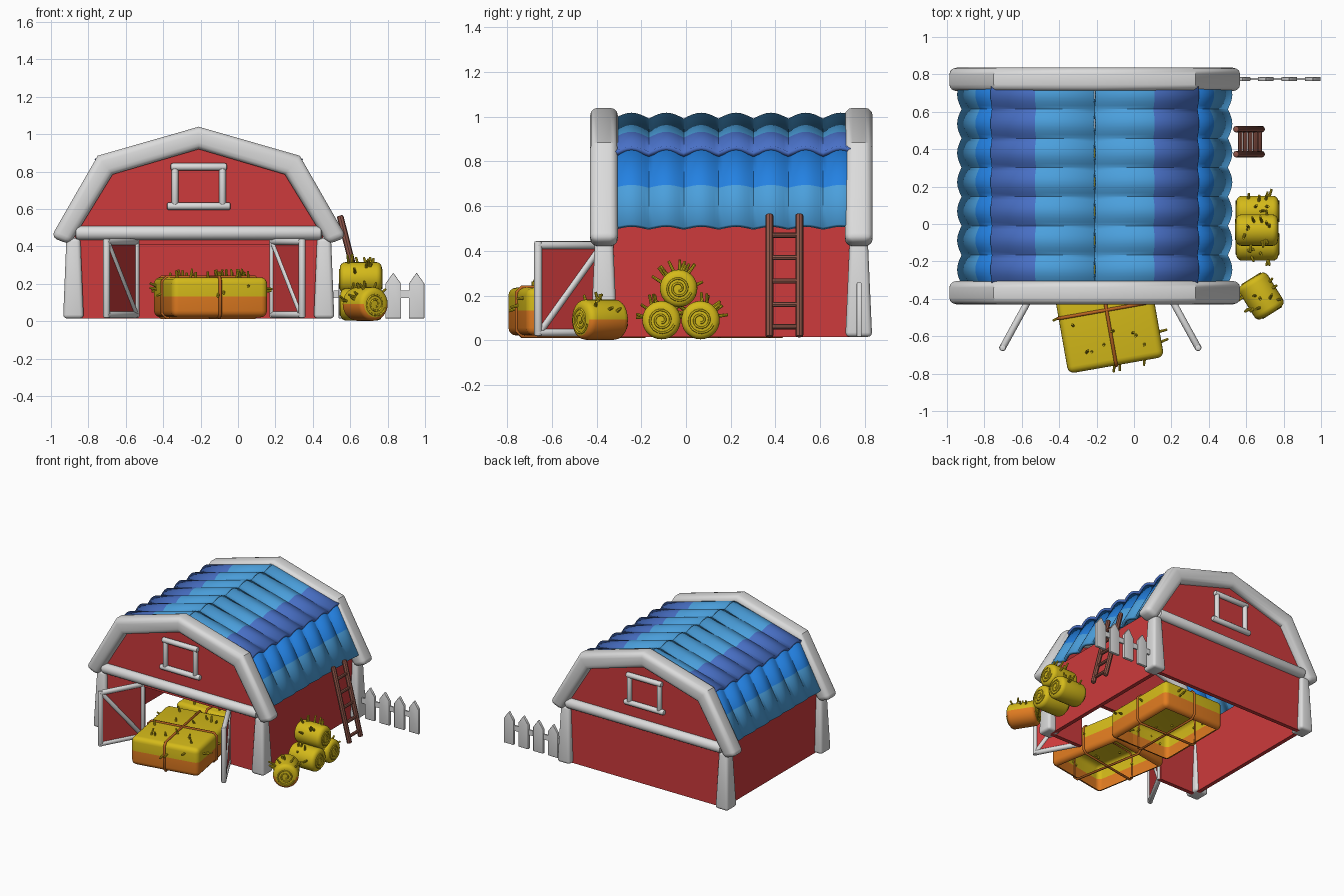
import bpy, bmesh, math, random
from mathutils import Vector, Matrix

if "Cube" in bpy.data.objects:
    bpy.data.objects.remove(bpy.data.objects["Cube"])

random.seed(4)
CX = -0.21                  # barn centre line
YF, YB = -0.367, 0.773      # front and back facade planes


def mat(name, r, g, b):
    m = bpy.data.materials.new(name)
    m.diffuse_color = (r, g, b, 1)
    m.use_nodes = True
    m.node_tree.nodes["Principled BSDF"].inputs["Base Color"].default_value = m.diffuse_color
    return m


RED = mat("barn red", .61, .043, .045)
WHITE = mat("trim white", .71, .71, .71)
YELLOW = mat("straw yellow", .66, .49, .01)
ORANGE = mat("straw orange", .75, .2, .015)
STRAP = mat("strap brown", .5, .13, .015)
WOOD = mat("ladder wood", .27, .09, .065)
SKY = mat("roof light blue", .07, .35, .72)
VIOLET = mat("roof violet blue", .065, .16, .56)
BLUE = mat("roof bright blue", .017, .22, .76)


def finish(name, bm, mats, matrix=None, angle=35):
    if matrix:
        bm.transform(matrix)
    me = bpy.data.meshes.new(name)
    bm.to_mesh(me)
    bm.free()
    for m in mats:
        me.materials.append(m)
    ob = bpy.data.objects.new(name, me)
    bpy.context.collection.objects.link(ob)
    bpy.ops.object.select_all(action='DESELECT')
    ob.select_set(True)
    bpy.context.view_layer.objects.active = ob
    bpy.ops.object.shade_smooth_by_angle(angle=math.radians(angle))
    return ob


def round_edges(bm, width, limit=50, segs=3):
    es = [e for e in bm.edges if len(e.link_faces) == 2
          and e.calc_face_angle(0) > math.radians(limit)]
    bmesh.ops.bevel(bm, geom=es, offset=width, segments=segs, profile=.5,
                    affect='EDGES', clamp_overlap=True)


def box(name, c, size, m, bevel=0, top=1):
    bm = bmesh.new()
    bmesh.ops.create_cube(bm, size=1)
    for v in bm.verts:
        k = top if v.co.z > 0 else 1
        v.co = Vector((v.co.x * size[0] * k, v.co.y * size[1] * k, v.co.z * size[2])) + Vector(c)
    if bevel:
        round_edges(bm, bevel)
    return finish(name, bm, [m])


def bar(name, p, q, r, m, segs=12, matrix=None):
    p, q = Vector(p), Vector(q)
    bm = bmesh.new()
    bmesh.ops.create_cone(bm, cap_ends=True, segments=segs, radius1=r, radius2=r, depth=(q - p).length)
    round_edges(bm, r * .45, 60, 2)
    bm.transform(Matrix.Translation((p + q) / 2) @ (q - p).to_track_quat('Z', 'Y').to_matrix().to_4x4())
    return finish(name, bm, [m], matrix)


def slab(name, pts, y, depth, m, bevel=0):
    """Outline in x,z extruded along y, centred on y."""
    bm = bmesh.new()
    f = bm.faces.new([bm.verts.new((x, y - depth / 2, z)) for x, z in pts])
    ext = bmesh.ops.extrude_face_region(bm, geom=[f])
    bmesh.ops.translate(bm, vec=(0, depth, 0), verts=[g for g in ext['geom'] if isinstance(g, bmesh.types.BMVert)])
    bmesh.ops.recalc_face_normals(bm, faces=bm.faces)
    if bevel:
        round_edges(bm, bevel)
    return finish(name, bm, [m])


def tube(name, pts, r, m, matrix, cyclic=False):
    cu = bpy.data.curves.new(name, 'CURVE')
    cu.dimensions = '3D'
    cu.bevel_depth, cu.bevel_resolution = r, 1
    sp = cu.splines.new('POLY')
    sp.points.add(len(pts) - 1)
    for a, b in zip(sp.points, pts):
        a.co = (*b, 1)
    sp.use_cyclic_u = cyclic
    cu.materials.append(m)
    ob = bpy.data.objects.new(name, cu)
    ob.matrix_world = matrix
    bpy.context.collection.objects.link(ob)


def mirror(half):
    """Right half outline (bottom to apex) closed with its mirror image."""
    return [(CX + x, z) for x, z in half] + [(CX - x, z) for x, z in reversed(half) if x]


# facades: gable trim, beam, window, posts
frame = mirror([(.69, .41), (.79, .45), (.54, .885), (0, 1.04)])
inner = [(CX - .46, .785), (CX, .92), (CX + .46, .785)]
for side, y, out in (("front", YF, -1), ("back", YB, 1)):
    slab(side + "_gable_trim", frame + inner, y, .125, WHITE, .035)
    yb = y + out * .024
    bar(side + "_beam", (CX - .66, yb, .472), (CX + .66, yb, .472), .038, WHITE, 16)
    yw = y + out * .03
    for z, w in ((.825, .15), (.615, .17)):
        bar(side + "_window_rail", (CX - w, yw, z), (CX + w, yw, z), .02, WHITE)
    for s in (-1, 1):
        bar(side + "_window_side", (CX + s * .127, yw, .61), (CX + s * .127, yw, .83), .018, WHITE)
        box(side + "_post", (CX + s * .67, y, .23), (.11, .12, .43), WHITE, .02, .68)

# walls, the front one cut out for the doorway
half = [(.655, .015), (.655, .45), (.7, .47), (.5, .83), (0, .975)]
slab("back_wall", mirror(half), YB, .03, RED)
slab("front_wall", mirror(half) + [(-.54, .015), (-.54, .41), (.18, .41), (.18, .015)], YF, .03, RED)
for s in (-1, 1):
    box("side_wall", (CX + s * .65, .203, .27), (.03, 1.14, .51), RED)


# roof panels: seven barrel ridges, two colour bands each
def roof_panel(name, s, p, q, split, mats):
    n, seg, y0, step = 7, 8, -.322, .156
    p, q = Vector((p[0], 0, p[1])), Vector((q[0], 0, q[1]))
    d = (q - p).normalized()
    up = Vector((-d.z, 0, d.x))
    bm = bmesh.new()
    rows = []
    for u in (0, split, 1):
        row = []
        for i in range(n * seg + 1):
            co = p.lerp(q, u) + up * (.027 * abs(math.sin(math.pi * i / seg)))
            row.append(bm.verts.new((CX + s * co.x, y0 + step * i / seg, co.z)))
        rows.append(row)
    for k in range(2):
        for i in range(n * seg):
            f = bm.faces.new((rows[k][i], rows[k + 1][i], rows[k + 1][i + 1], rows[k][i + 1]))
            f.material_index = k
            f.normal_update()
            if f.normal.z < 0:
                f.normal_flip()
    ob = finish(name, bm, mats)
    mod = ob.modifiers.new("thickness", 'SOLIDIFY')
    mod.thickness, mod.offset = .022, -1


for s in (-1, 1):
    roof_panel("upper_roof", s, (0, .992), (.55, .842), .57, [SKY, VIOLET])
    roof_panel("lower_roof", s, (.525, .845), (.712, .505), .48, [BLUE, SKY])

# open barn doors
W = .35
for hx, dx, za, zb in ((-.54, -.17, .04, .42), (.18, .17, .42, .04)):
    M = Matrix.Translation((hx, -.365, 0)) @ Matrix.Rotation(math.atan2(-.31, dx), 4, 'Z')
    panel = box("door_panel", (W / 2, 0, .23), (W - .02, .014, .4), RED)
    panel.matrix_world = M
    for z in (.035, .425):
        bar("door_rail", (0, 0, z), (W, 0, z), .018, WHITE, 12, M)
    for x in (.012, W - .012):
        bar("door_stile", (x, 0, .018), (x, 0, .443), .018, WHITE, 12, M)
    bar("door_brace", (.02, 0, za), (W - .02, 0, zb), .017, WHITE, 12, M)


def straws(name, spots, M):
    """Short stalks at (position, direction) pairs."""
    bm = bmesh.new()
    for p, d in spots:
        d = (Vector(d) + Vector([random.uniform(-.35, .35) for _ in range(3)])).normalized()
        L = random.uniform(.03, .06)
        bmesh.ops.create_cone(bm, cap_ends=True, segments=8, radius1=.008, radius2=.006, depth=L,
                              matrix=Matrix.Translation(Vector(p) + d * L * .3) @ d.to_track_quat('Z', 'Y').to_matrix().to_4x4())
    finish(name, bm, [YELLOW], M)


# large strapped bales, hollow underneath
def square_bale(x, y, turn):
    hx, hy, hz = .26, .30, .107
    M = Matrix.Translation((x, y, .128)) @ Matrix.Rotation(math.radians(turn), 4, 'Z')
    bm = bmesh.new()
    bmesh.ops.create_cube(bm, size=2)
    bmesh.ops.scale(bm, vec=(hx, hy, hz), verts=bm.verts)
    round_edges(bm, .035, 50, 4)
    bmesh.ops.bisect_plane(bm, geom=bm.verts[:] + bm.edges[:] + bm.faces[:], plane_co=(0, 0, .005), plane_no=(0, 0, 1))
    bm.normal_update()
    bmesh.ops.delete(bm, geom=[f for f in bm.faces if f.normal.z < -.99], context='FACES')
    for f in bm.faces:
        f.material_index = int(f.calc_center_median().z < .005)
    finish("square_bale", bm, [YELLOW, ORANGE], M)
    c = .025
    for ax, h in ((0, hx), (1, hy)):
        a, b = h + .003, hz + .003
        loop = [(a, b - c), (a - c, b), (c - a, b), (-a, b - c), (-a, c - b), (c - a, -b), (a - c, -b), (a, c - b)]
        tube("bale_strap", [(u, 0, z) if ax == 0 else (0, u, z) for u, z in loop], .009, STRAP, M, True)
    spots = [((random.uniform(-.22, .22), random.uniform(-.26, .26), hz), (0, 0, 1)) for _ in range(14)]
    for s in (-1, 1):
        for _ in range(3):
            spots.append(((s * hx, random.uniform(-.24, .24), random.uniform(.01, .07)), (s, 0, 0)))
            spots.append(((random.uniform(-.2, .2), s * hy, random.uniform(.01, .07)), (0, s, 0)))
    straws("bale_straws", spots, M)


square_bale(-.147, -.46, 10)
square_bale(-.17, .15, 0)


# round bales with a spiral on each end
def round_bale(x, y, z, turn, r, L, two_tone=False):
    M = Matrix.Translation((x, y, z)) @ Matrix.Rotation(math.radians(turn), 4, 'Z') @ Matrix.Rotation(math.pi / 2, 4, 'Y')
    bm = bmesh.new()
    bmesh.ops.create_cone(bm, cap_ends=True, segments=28, radius1=r, radius2=r, depth=L)
    round_edges(bm, .03, 60, 4)
    bm.normal_update()
    for f in bm.faces:      # local +x points down
        f.material_index = int(two_tone and f.normal.x > .05 and abs(f.normal.z) < .9)
    finish("round_bale", bm, [YELLOW, ORANGE], M)
    for s in (-1, 1):
        pts = []
        for i in range(37):
            t = i / 36
            a, q = t * 4.4 * math.pi, .012 + t * (r - .037)
            pts.append((q * math.cos(a), q * math.sin(a), s * L / 2))
        tube("bale_spiral", pts, .005, YELLOW, M)
    spots = []
    for _ in range(12):
        a = random.uniform(.55, 1.45) * math.pi
        d = (math.cos(a), math.sin(a), 0)
        spots.append(((r * d[0], r * d[1], random.uniform(-.07, .07)), d))
    straws("round_bale_straws", spots, M)


round_bale(.66, -.11, .09, 0, .086, .225)
round_bale(.66, .065, .09, 0, .086, .225)
round_bale(.657, -.033, .232, 0, .084, .225)
round_bale(.68, -.385, .092, -58, .09, .21, True)

# leaning ladder
foot, tip = Vector((.685, 0, .015)), Vector((.545, 0, .565))
for y in (.373, .507):
    bar("ladder_rail", foot + Vector((0, y, 0)), tip + Vector((0, y, 0)), .018, WOOD, 8)
for z in (.06, .16, .265, .37, .47):
    p = foot.lerp(tip, (z - .015) / .55)
    bar("ladder_rung", p + Vector((0, .373, 0)), p + Vector((0, .507, 0)), .012, WOOD, 8)

# picket fence
for i in range(4):
    x = .955 - .125 * i
    slab("picket", [(x - .042, .015), (x + .042, .015), (x + .042, .2), (x, .26), (x - .042, .2)],
         .775, .022, WHITE, .004)
box("fence_rail", (.74, .775, .145), (.46, .012, .04), WHITE)
